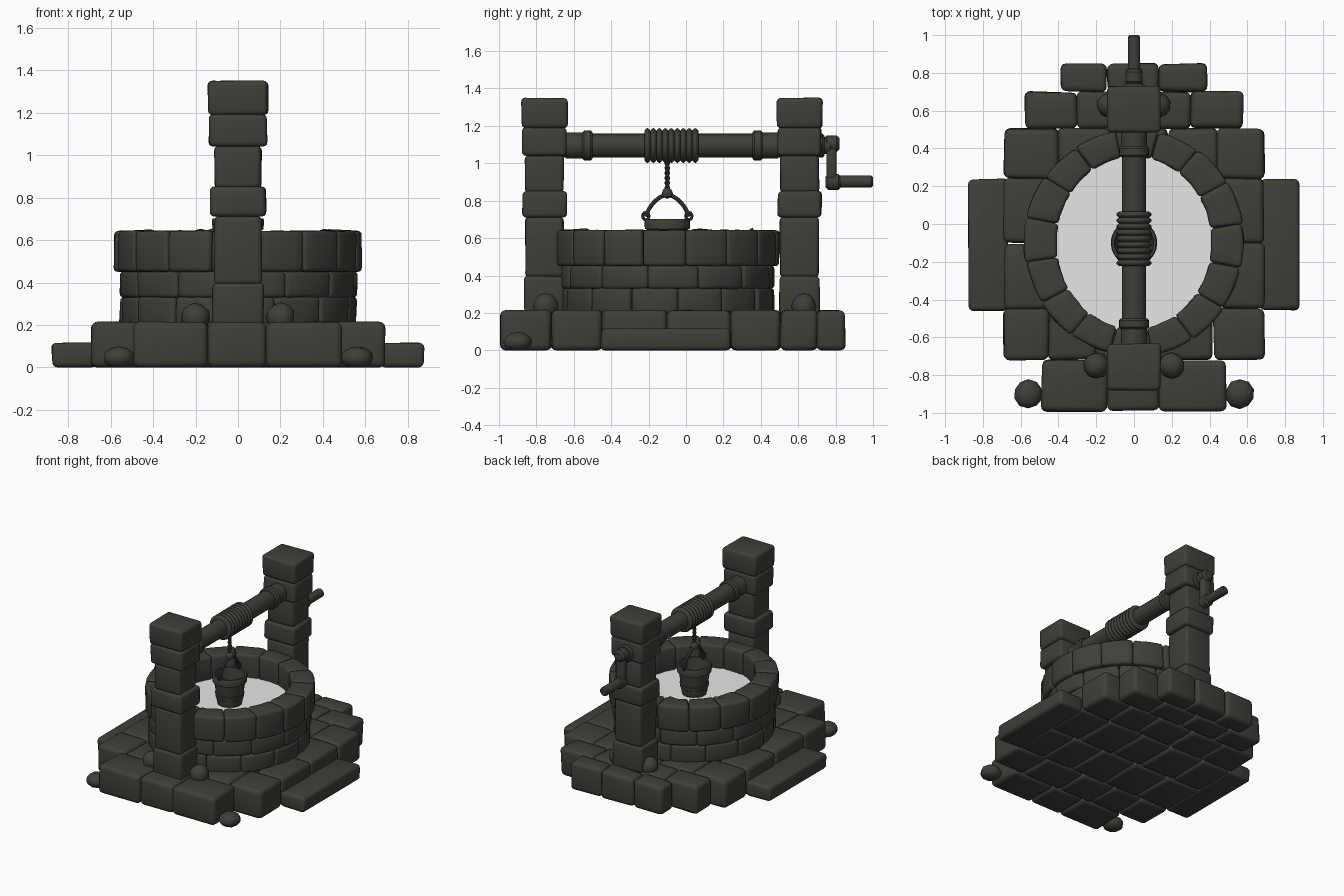
import bpy, bmesh, math, random
from mathutils import Matrix, Vector

random.seed(4)
if "Cube" in bpy.data.objects:
    bpy.data.objects.remove(bpy.data.objects["Cube"])


def material(name, color):
    m = bpy.data.materials.new(name)
    m.use_nodes = True
    m.diffuse_color = color
    m.node_tree.nodes["Principled BSDF"].inputs["Base Color"].default_value = color
    return m


DARK = material("dark stone", (0.05, 0.049, 0.04, 1))
PALE = material("pale water", (0.8, 0.8, 0.8, 1))


def finish(ob, mat=DARK, angle=40):
    ob.data.materials.append(mat)
    bpy.ops.object.select_all(action='DESELECT')
    ob.select_set(True)
    bpy.context.view_layer.objects.active = ob
    if ob.type == 'CURVE':
        bpy.ops.object.convert(target='MESH')
        ob = bpy.context.object
    bpy.ops.object.shade_smooth_by_angle(angle=math.radians(angle))
    return ob


def to_object(name, bm, mat=DARK, angle=40):
    me = bpy.data.meshes.new(name)
    bmesh.ops.recalc_face_normals(bm, faces=bm.faces)
    bm.to_mesh(me)
    bm.free()
    ob = bpy.data.objects.new(name, me)
    bpy.context.collection.objects.link(ob)
    return finish(ob, mat, angle)


def stone(bm, outline, z0, z1, bevel=0.025, jitter=0.006):
    """Prism over a plan outline with rounded edges and slightly uneven corners."""
    b = bmesh.new()
    face = b.faces.new([b.verts.new((x, y, z0)) for x, y in outline])
    top = bmesh.ops.extrude_face_region(b, geom=[face])["geom"]
    for v in top:
        if isinstance(v, bmesh.types.BMVert):
            v.co.z = z1
    bmesh.ops.recalc_face_normals(b, faces=b.faces)
    sharp = [e for e in b.edges if e.calc_face_angle(0) > 0.6]
    for v in b.verts:
        drop = random.uniform(-jitter, 0) if v.co.z > z0 else 0
        v.co += Vector((random.uniform(-jitter, jitter), random.uniform(-jitter, jitter), drop))
    bmesh.ops.bevel(b, geom=sharp, offset=bevel, segments=3, profile=0.5,
                    affect='EDGES', clamp_overlap=True)
    me = bpy.data.meshes.new("scratch")
    b.to_mesh(me)
    b.free()
    bm.from_mesh(me)
    bpy.data.meshes.remove(me)


def rect(x0, x1, y0, y1):
    return [(x0, y0), (x1, y0), (x1, y1), (x0, y1)]


def lathe(name, profile, loc, along_y=False, steps=24, angle=40):
    """Spin (radius, height) points round z, or round y for the winding gear."""
    bm = bmesh.new()
    vs = [bm.verts.new((r, 0, h)) for r, h in profile]
    es = [bm.edges.new(p) for p in zip(vs, vs[1:])]
    bmesh.ops.spin(bm, geom=vs + es, cent=(0, 0, 0), axis=(0, 0, 1),
                   angle=math.tau, steps=steps, use_duplicate=False)
    bmesh.ops.remove_doubles(bm, verts=bm.verts, dist=0.0005)
    if along_y:
        bm.transform(Matrix.Rotation(-math.pi / 2, 4, 'X'))
    bm.transform(Matrix.Translation(loc))
    return to_object(name, bm, angle=angle)


def rod(name, r, y0, y1, z, soft=0.01):
    return lathe(name, [(0, y0), (r - soft, y0), (r, y0 + soft), (r, y1 - soft),
                        (r - soft, y1), (0, y1)], (0, 0, z), True, 20)


def tube(name, points, radius, cyclic=False):
    cu = bpy.data.curves.new(name, 'CURVE')
    cu.dimensions = '3D'
    cu.bevel_depth, cu.bevel_resolution, cu.use_fill_caps = radius, 2, True
    sp = cu.splines.new('POLY')
    sp.points.add(len(points) - 1)
    for p, co in zip(sp.points, points):
        p.co = (*co, 1)
    sp.use_cyclic_u = cyclic
    ob = bpy.data.objects.new(name, cu)
    bpy.context.collection.objects.link(ob)
    return finish(ob)


# Paved base: rows of (y0, y1, x seams)
rows = [
    (-0.99, -0.72, (-0.49, -0.14, 0.13, 0.49)),
    (-0.72, -0.45, (-0.69, -0.45, -0.2, 0.08, 0.42, 0.69)),
    (-0.45, -0.1, (-0.69, -0.4, -0.1, 0.2, 0.46, 0.69)),
    (-0.1, 0.24, (-0.69, -0.44, -0.14, 0.12, 0.42, 0.69)),
    (0.24, 0.505, (-0.69, -0.4, -0.12, 0.18, 0.44, 0.69)),
    (0.505, 0.7, (-0.58, -0.3, 0.0, 0.3, 0.58)),
    (0.7, 0.85, (-0.39, -0.14, 0.13, 0.385)),
]
bm = bmesh.new()
for y0, y1, seams in rows:
    for x0, x1 in zip(seams, seams[1:]):
        stone(bm, rect(x0, x1, y0, y1), 0, 0.218, 0.03)
to_object("paved_base", bm)

# Low side steps
for side, name in ((1, "left_step"), (-1, "right_step")):
    bm = bmesh.new()
    x0, x1 = sorted((side * 0.67, side * 0.878))
    stone(bm, rect(x0, x1, -0.455, 0.24), 0, 0.118, 0.025)
    to_object(name, bm)

# Well wall: courses of (bottom, top, stones, outward scale, turn)
CY = -0.1


def wedge(a0, a1, scale):
    angles = [a0 + (a1 - a0) * i / 4 for i in range(5)]
    outer = [(0.583 * scale * math.cos(a), CY + 0.6 * scale * math.sin(a)) for a in angles]
    inner = [(0.41 * math.cos(a), CY + 0.455 * math.sin(a)) for a in reversed(angles)]
    return outer + inner


courses = [(0.2, 0.335, 14, 0.955, 0.1), (0.33, 0.455, 13, 0.96, 0.3), (0.45, 0.645, 16, 1.0, 0.17)]
bm = bmesh.new()
for z0, z1, count, scale, turn in courses:
    step = math.tau / count
    for i in range(count):
        grow = scale + random.uniform(-0.012, 0.006)
        stone(bm, wedge(turn + i * step, turn + (i + 1) * step, grow), z0, z1, 0.02, 0.003)
to_object("well_wall", bm)

# Water surface
bm = bmesh.new()
bmesh.ops.create_circle(bm, cap_ends=True, segments=40, radius=1,
                        matrix=Matrix.Translation((0, CY, 0.47)) @ Matrix.Diagonal((0.43, 0.475, 1, 1)))
to_object("water", bm, PALE)

# Stone posts: blocks of (bottom, top, half width, half depth)
blocks = [(0.2, 0.4, 0.122, 0.108), (0.39, 0.715, 0.11, 0.103), (0.71, 0.855, 0.13, 0.118),
          (0.845, 1.045, 0.11, 0.103), (1.04, 1.195, 0.136, 0.118), (1.19, 1.352, 0.141, 0.122)]
for name, y in (("front_post", -0.757), ("back_post", 0.607)):
    bm = bmesh.new()
    for z0, z1, w, d in blocks:
        stone(bm, rect(-w, w, y - d, y + d), z0, z1, 0.022, 0.004)
    to_object(name, bm)

# Loose rocks
rocks = [(0.56, -0.9, 0.045, 0.077, 0.055), (0.2, -0.75, 0.235, 0.07, 0.07), (0.13, 0.63, 0.235, 0.066, 0.07)]
for i, (x, y, z, r, h) in enumerate(rocks):
    for side in (-1, 1):
        bm = bmesh.new()
        bmesh.ops.create_icosphere(bm, subdivisions=2, radius=1)
        for v in bm.verts:
            v.co *= random.uniform(0.96, 1.04)
        bm.transform(Matrix.Translation((side * x, y, z)) @ Matrix.Diagonal((r, r, h, 1)))
        for v in bm.verts:
            v.co.z = max(v.co.z, 0)
        to_object(f"rock_{i}_{'left' if side > 0 else 'right'}", bm)

# Winding beam with collars and coiled rope
BZ = 1.095
rod("beam", 0.064, -0.7, 0.74, BZ)
rod("front_beam_end", 0.07, -0.65, -0.53, BZ)
rod("back_beam_end", 0.07, 0.39, 0.5, BZ)
rod("front_collar", 0.08, -0.555, -0.5, BZ)
rod("back_collar", 0.08, 0.355, 0.41, BZ)
coils, pitch = 9, 0.032
profile = [(0.06, -0.222)]
for i in range(coils * 6 + 1):
    profile.append((0.079 + 0.014 * abs(math.sin(math.pi * i / 6)), -0.222 + pitch * i / 6))
profile.append((0.06, -0.222 + coils * pitch))
lathe("rope_coil", profile, (0, 0, BZ), True, 24, 60)

# Hanging rope: two twisted strands and a knot
for k in (0, 1):
    strand = [(0.007 * math.cos(i * 0.8 + k * math.pi), CY + 0.007 * math.sin(i * 0.8 + k * math.pi),
               0.83 + 0.2 * i / 30) for i in range(31)]
    tube(f"hanging_rope_{k}", strand, 0.008)
lathe("rope_knot", [(0, -0.03), (0.025, -0.018), (0.03, 0), (0.022, 0.02), (0, 0.032)], (0, CY, 0.84))

# Bucket with bands, hollow inside
lathe("bucket", [(0, 0.48), (0.085, 0.48), (0.09, 0.5), (0.092, 0.53), (0.099, 0.535), (0.102, 0.56),
                 (0.097, 0.565), (0.108, 0.645), (0.12, 0.65), (0.123, 0.695), (0.118, 0.702),
                 (0.104, 0.702), (0.098, 0.66), (0.08, 0.52), (0, 0.52)], (0, CY, 0))
arc = [(0, CY + 0.115 * math.cos(t) ** 1 * (1 - 0.25 * math.sin(t)), 0.715 + 0.115 * math.sin(t))
       for t in (math.pi * i / 16 for i in range(17))]
tube("bucket_handle", arc, 0.011)
for side, name in ((-1, "front_ear"), (1, "back_ear")):
    loop = [(0, CY + side * 0.115 + 0.017 * math.cos(t), 0.718 + 0.02 * math.sin(t))
            for t in (math.tau * i / 12 for i in range(12))]
    tube(name, loop, 0.008, True)

# Crank: hub, arm and grip
rod("crank_hub", 0.045, 0.72, 0.78, BZ)
bm = bmesh.new()
stone(bm, rect(-0.036, 0.036, 0.75, 0.805), 0.865, 1.14, 0.018, 0)
to_object("crank_arm", bm)
rod("crank_boss", 0.045, 0.74, 0.82, 1.105, 0.015)
rod("crank_grip", 0.033, 0.77, 1.0, 0.903)
rod("crank_grip_collar", 0.043, 0.745, 0.83, 0.9, 0.015)
